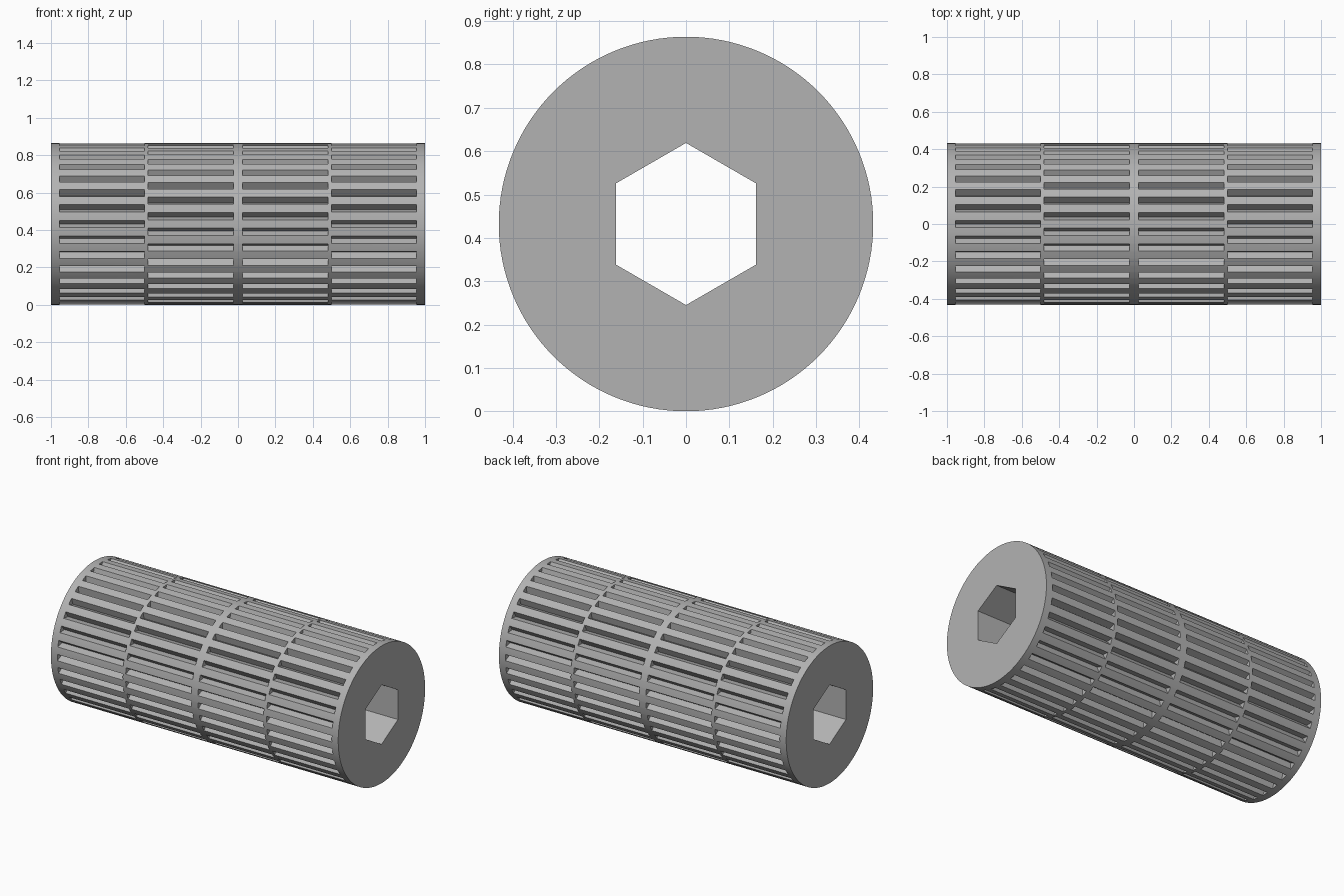
import bpy, bmesh
from math import pi, sin, cos, radians
from mathutils import Matrix, Vector

cube = bpy.data.objects.get("Cube")
if cube:
    bpy.data.objects.remove(cube, do_unlink=True)

RADIUS, SLOTS = 0.432, 32
SLOT_HALF, DEPTH = 0.02, 0.04
BANDS = [(-0.955, -0.5, 0), (-0.48, -0.023, 0.5), (0.023, 0.48, 0.5), (0.5, 0.955, 0)]

grey = bpy.data.materials.new("grey metal")
grey.use_nodes = True
grey.diffuse_color = (0.45, 0.45, 0.45, 1)
grey.node_tree.nodes["Principled BSDF"].inputs["Base Color"].default_value = grey.diffuse_color


def add_prism(bm, profile, x0, x1):
    """Extrude a (y, z) profile along x."""
    face = bm.faces.new([bm.verts.new((x0, y, z)) for y, z in profile])
    ext = bmesh.ops.extrude_face_region(bm, geom=[face])["geom"]
    bmesh.ops.translate(bm, vec=(x1 - x0, 0, 0),
                        verts=[g for g in ext if isinstance(g, bmesh.types.BMVert)])


def polygon(radius, sides, start):
    return [(radius * cos(start + 2 * pi * i / sides),
             radius * sin(start + 2 * pi * i / sides)) for i in range(sides)]


def make_object(name, bm):
    bmesh.ops.recalc_face_normals(bm, faces=bm.faces)
    mesh = bpy.data.meshes.new(name)
    bm.to_mesh(mesh)
    bm.free()
    mesh.materials.append(grey)
    obj = bpy.data.objects.new(name, mesh)
    bpy.context.collection.objects.link(obj)
    return obj


# Solid roller body
bm = bmesh.new()
add_prism(bm, polygon(RADIUS, 128, 0), -1, 1)
roller = make_object("roller", bm)

# Hexagonal bore and four staggered bands of V slots
bm = bmesh.new()
add_prism(bm, polygon(0.187, 6, pi / 2), -1.1, 1.1)
over = 0.02
wide = SLOT_HALF * (DEPTH + over) / DEPTH
v_shape = [(RADIUS - DEPTH, 0), (RADIUS + over, wide), (RADIUS + over, -wide)]
for x0, x1, shift in BANDS:
    for i in range(SLOTS):
        turn = Matrix.Rotation(2 * pi * (i + shift) / SLOTS, 2)
        add_prism(bm, [turn @ Vector(p) for p in v_shape], x0, x1)
cutter = make_object("bore_and_slot_cutter", bm)

cut = roller.modifiers.new("cut", "BOOLEAN")
cut.operation = "DIFFERENCE"
cut.solver = "EXACT"
cut.object = cutter
bpy.context.view_layer.objects.active = roller
roller.select_set(True)
bpy.ops.object.modifier_apply(modifier="cut")
bpy.data.objects.remove(cutter, do_unlink=True)

# Round skin stays smooth, slot edges stay crisp
bpy.ops.object.shade_smooth_by_angle(angle=radians(20))
roller.location.z = RADIUS
